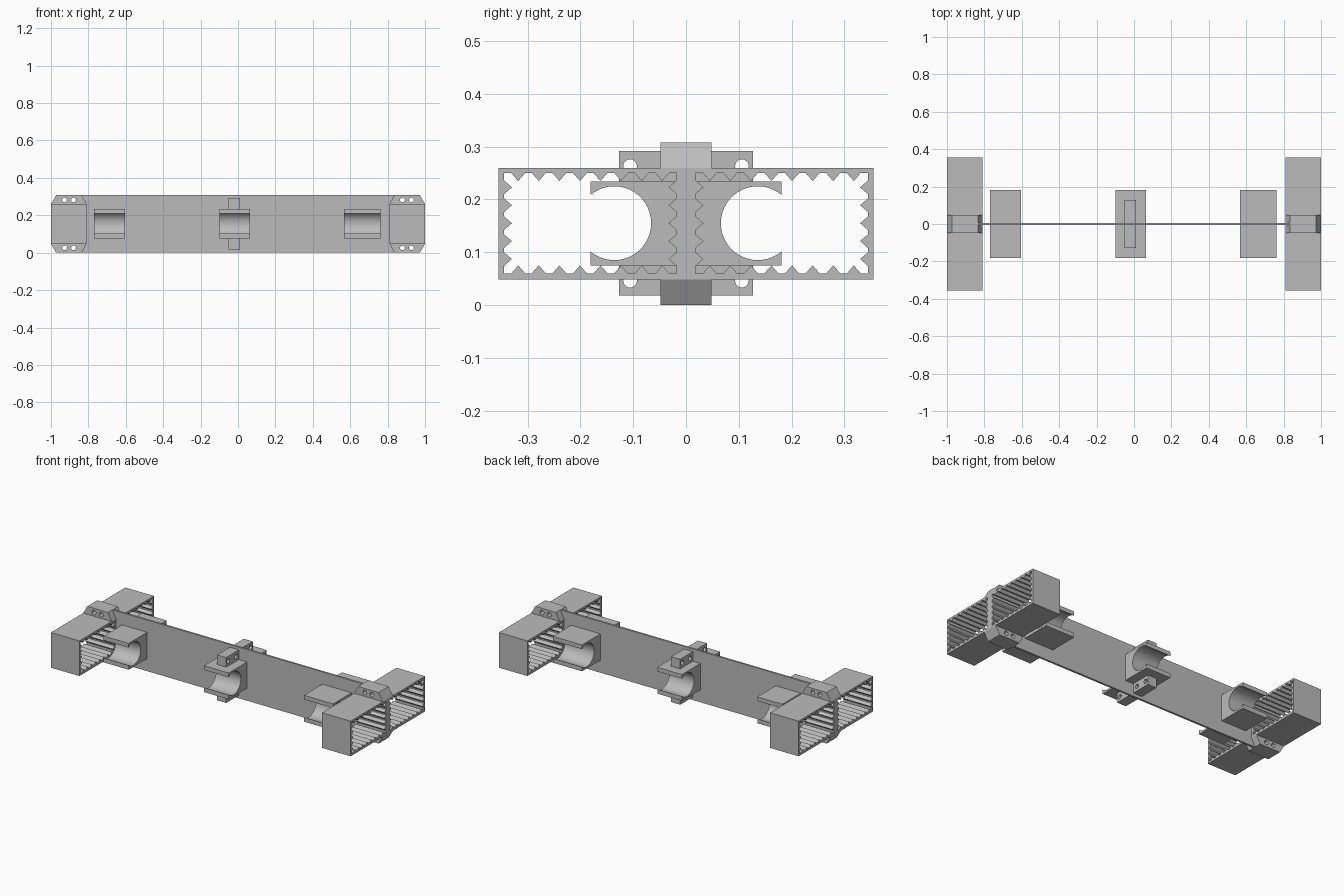
import bpy, bmesh, math
from mathutils import Matrix

if "Cube" in bpy.data.objects:
    bpy.data.objects.remove(bpy.data.objects["Cube"])

grey = bpy.data.materials.new("grey plastic")
grey.diffuse_color = (0.5, 0.5, 0.5, 1)
grey.use_nodes = True
grey.node_tree.nodes["Principled BSDF"].inputs["Base Color"].default_value = grey.diffuse_color

# axis maps: profile (y, z) extruded along x, or profile (x, z) extruded along y
ALONG_X = Matrix(((0, 0, 1, 0), (1, 0, 0, 0), (0, 1, 0, 0), (0, 0, 0, 1)))
ALONG_Y = Matrix(((1, 0, 0, 0), (0, 0, -1, 0), (0, 1, 0, 0), (0, 0, 0, 1)))


def prism(name, loops, axis, lo, hi):
    """Extrude an outline (first loop) with holes (other loops) from lo to hi."""
    cu = bpy.data.curves.new(name, 'CURVE')
    cu.dimensions = '2D'
    cu.fill_mode = 'BOTH'
    cu.extrude = (hi - lo) / 2
    for pts in loops:
        sp = cu.splines.new('POLY')
        sp.points.add(len(pts) - 1)
        for p, (u, v) in zip(sp.points, pts):
            p.co = (u, v, 0, 1)
        sp.use_cyclic_u = True
    ob = bpy.data.objects.new(name, cu)
    bpy.context.collection.objects.link(ob)
    bpy.ops.object.select_all(action='DESELECT')
    bpy.context.view_layer.objects.active = ob
    ob.select_set(True)
    bpy.ops.object.convert(target='MESH')
    ob = bpy.context.object
    mid = (lo + hi) / 2 * (1 if axis is ALONG_X else -1)
    bm = bmesh.new()
    bm.from_mesh(ob.data)
    bmesh.ops.remove_doubles(bm, verts=bm.verts, dist=1e-5)
    bmesh.ops.transform(bm, matrix=axis @ Matrix.Translation((0, 0, mid)), verts=bm.verts)
    bmesh.ops.recalc_face_normals(bm, faces=bm.faces)
    bm.to_mesh(ob.data)
    bm.free()
    ob.data.materials.clear()
    ob.data.materials.append(grey)
    bpy.ops.object.shade_smooth_by_angle(angle=math.radians(30))
    return ob


def rect(u0, u1, v0, v1):
    return [(u0, v0), (u1, v0), (u1, v1), (u0, v1)]


def circle(u, v, r, n=20):
    return [(u + r * math.cos(math.tau * i / n), v + r * math.sin(math.tau * i / n))
            for i in range(n)]


def toothed_window(side):
    """Rectangular opening with triangular ribs pointing inward on all walls."""
    u0, u1, v0, v1 = 0.018, 0.345, 0.060, 0.250
    corners = rect(u0, u1, v0, v1)
    pts = []
    for k in range(4):
        (ax, ay), (bx, by) = corners[k], corners[(k + 1) % 4]
        length = math.hypot(bx - ax, by - ay)
        dx, dy = (bx - ax) / length, (by - ay) / length
        count, pitch = (8, 0.039) if k % 2 == 0 else (5, 0.034)
        pts.append((ax, ay))
        for i in range(count):
            c = length / 2 + (i - (count - 1) / 2) * pitch
            for t, h in ((c - 0.013, 0), (c, 0.015), (c + 0.013, 0)):
                pts.append((ax + dx * t - dy * h, ay + dy * t + dx * h))
    return [(side * u, v) for u, v in pts]


MID = 0.154

# thin central web
prism("web_plate", [rect(-0.835, 0.835, 0, 0.308)], ALONG_Y, -0.006, 0.006)

# ribbed double tubes and drilled caps at each end
for s, end in ((-1, "left"), (1, "right")):
    lo, hi = sorted((s * 0.81, s * 1.0))
    prism(end + "_ribbed_tube",
          [rect(-0.355, 0.355, 0.048, 0.26), toothed_window(1), toothed_window(-1)],
          ALONG_X, lo, hi)
    for top, label in ((1, "upper"), (-1, "lower")):
        z = lambda d: MID + top * d
        outline = [(s * 0.81, z(0.106)), (s * 1.0, z(0.106)),
                   (s * 0.972, z(0.154)), (s * 0.835, z(0.154))]
        holes = [circle(s * x, z(0.128), 0.013) for x in (0.879, 0.927)]
        prism(f"{end}_{label}_cap", [outline] + holes, ALONG_Y, -0.048, 0.048)

# round-mouthed clips through the web, open to front and back
mouth = math.acos(0.045 / 0.07)
arc = []
for i in range(33):
    a = mouth + (math.tau - 2 * mouth) * i / 32
    arc.append((0.136 + 0.07 * math.cos(a), 0.155 + 0.07 * math.sin(a)))
half = [(0.181, 0.234)] + arc + [(0.181, 0.075)]
clip = half + [(-y, z) for y, z in reversed(half)]
for name, lo, hi in (("left", -0.77, -0.603), ("middle", -0.10, 0.065), ("right", 0.567, 0.762)):
    prism(name + "_clip", [clip], ALONG_X, lo, hi)

# drilled tabs above and below the middle clip
for label, z0, z1, zh in (("upper", 0.234, 0.292, 0.263), ("lower", 0.018, 0.075, 0.046)):
    holes = [circle(y, zh, 0.013) for y in (-0.106, -0.035, 0.035, 0.106)]
    prism(label + "_tab", [rect(-0.127, 0.127, z0, z1)] + holes, ALONG_X, -0.05, 0.01)
